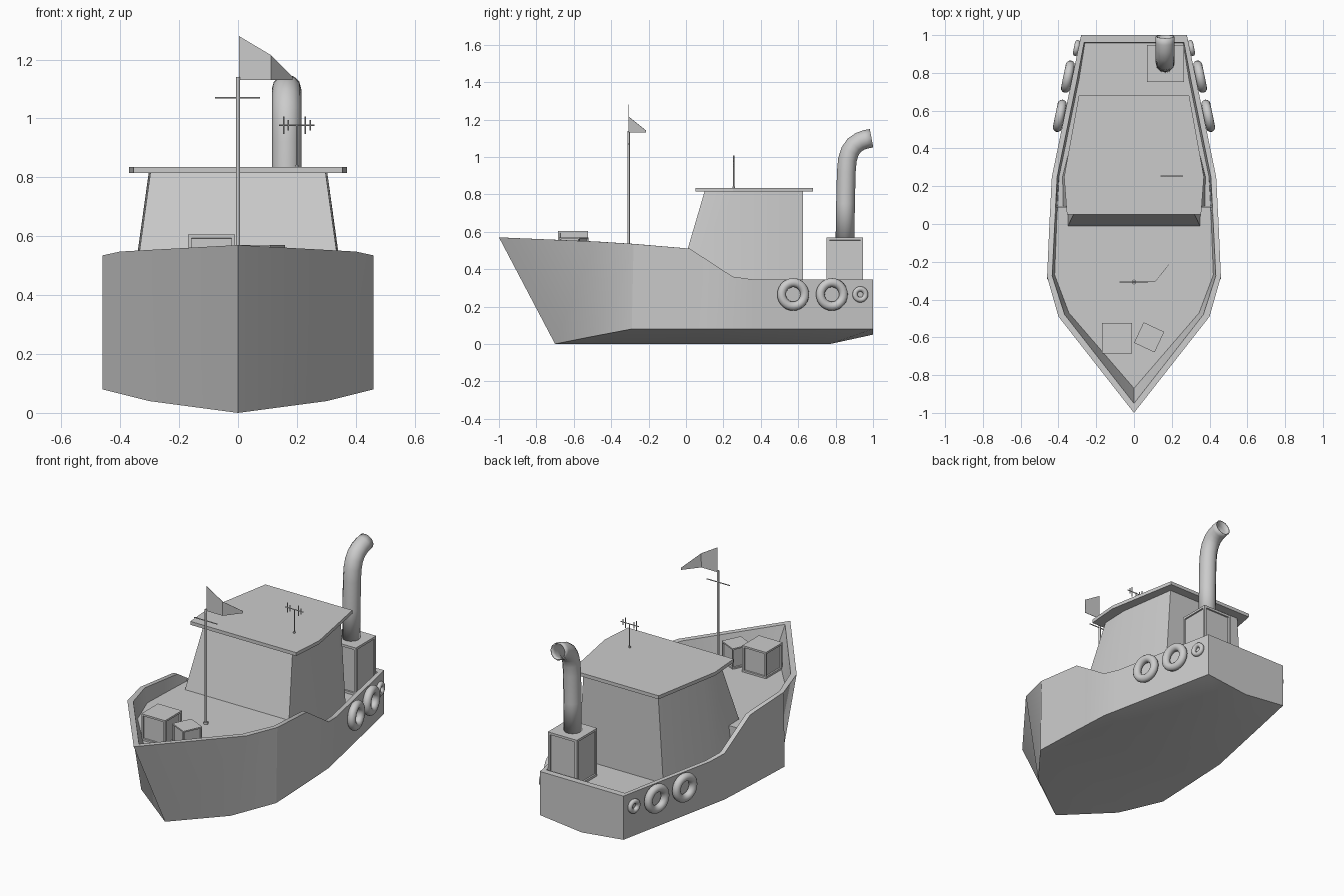
import bpy, bmesh, math
from mathutils import Vector, Matrix

if "Cube" in bpy.data.objects:
    bpy.data.objects.remove(bpy.data.objects["Cube"])


def finish(name, bm, smooth=None):
    bmesh.ops.remove_doubles(bm, verts=bm.verts, dist=1e-5)
    bmesh.ops.dissolve_degenerate(bm, edges=bm.edges, dist=1e-5)
    bmesh.ops.recalc_face_normals(bm, faces=bm.faces)
    me = bpy.data.meshes.new(name)
    bm.to_mesh(me)
    bm.free()
    ob = bpy.data.objects.new(name, me)
    bpy.context.collection.objects.link(ob)
    if smooth:
        bpy.ops.object.select_all(action='DESELECT')
        ob.select_set(True)
        bpy.context.view_layer.objects.active = ob
        bpy.ops.object.shade_smooth_by_angle(angle=math.radians(smooth))
    return ob


def loft(name, low, high, smooth=None):
    """Closed solid between two mirrored half outlines, each listed front to back."""
    bm = bmesh.new()
    rings = []
    for half in (low, high):
        outline = half + [(-x, y, z) for x, y, z in reversed(half)]
        rings.append([bm.verts.new(p) for p in outline])
    a, b = rings
    n = len(a)
    for i in range(n):
        j = (i + 1) % n
        bm.faces.new((a[i], a[j], b[j], b[i]))
    bm.faces.new(a)
    bm.faces.new(b)
    return finish(name, bm, smooth)


def panel_box(name, center, size, turn=0.0, frame=0.016):
    """Box with recessed panels on its four sides."""
    bm = bmesh.new()
    bmesh.ops.create_cube(bm, size=1)
    bmesh.ops.scale(bm, vec=size, verts=bm.verts)
    bm.normal_update()
    sides = [f for f in bm.faces if abs(f.normal.z) < 0.5]
    bmesh.ops.inset_individual(bm, faces=sides, thickness=frame)
    bmesh.ops.inset_individual(bm, faces=sides, thickness=0.002, depth=-0.008)
    m = Matrix.Translation(center) @ Matrix.Rotation(math.radians(turn), 4, 'Z')
    bmesh.ops.transform(bm, matrix=m, verts=bm.verts)
    return finish(name, bm)


def rods(name, parts, sides=8):
    bm = bmesh.new()
    for p, q, r in parts:
        p, q = Vector(p), Vector(q)
        d = q - p
        m = Matrix.Translation((p + q) / 2) @ d.to_track_quat('Z', 'Y').to_matrix().to_4x4()
        bmesh.ops.create_cone(bm, cap_ends=True, segments=sides, radius1=r,
                              radius2=r, depth=d.length, matrix=m)
    return finish(name, bm, 50)


# Hull: half sections running keel, chine, rail outside, rail inside, deck edge, deck middle
FORE, AFT = 0.445, 0.28


def section(y, keel_z, chine, rail, inner, deck):
    return [(0, y, keel_z), chine, rail, inner, deck, (0, deck[1], deck[2])]


stations = [
    section(-0.70, 0, (0, -0.70, 0), (0, -1.0, 0.57), (0, -0.95, 0.568), (0, -0.87, FORE)),
    section(-0.50, 0, (0.30, -0.50, 0.04), (0.40, -0.49, 0.548), (0.367, -0.48, 0.548), (0.345, -0.47, FORE)),
    section(-0.29, 0, (0.46, -0.29, 0.08), (0.46, -0.28, 0.535), (0.433, -0.275, 0.535), (0.42, -0.27, FORE)),
]
for y, x, top, deck in ((0.02, 0.447, 0.51, FORE), (0.09, 0.443, 0.464, FORE), (0.095, 0.443, 0.461, AFT),
                        (0.25, 0.435, 0.36, AFT), (0.36, 0.412, 0.345, AFT), (0.77, 0.328, 0.345, AFT)):
    stations.append(section(y, 0, (x, y, 0.08), (x, y, top), (x - 0.028, y, top), (x - 0.038, y, deck)))
stations.append(section(1.0, 0.05, (0.28, 1.0, 0.08), (0.28, 1.0, 0.345),
                        (0.264, 0.962, 0.345), (0.26, 0.958, AFT)))

bm = bmesh.new()
grid = [[bm.verts.new(p) for p in s] for s in stations]
for s, t in zip(grid, grid[1:]):
    for i in range(5):
        bm.faces.new((s[i], t[i], t[i + 1], s[i + 1]))
# Transom, stern rail and its inner wall
keel, chine, rail, inner, deck, mid = grid[-1]
rail_c, inner_c = bm.verts.new((0, 1.0, 0.345)), bm.verts.new((0, 0.962, 0.345))
bm.faces.new((keel, chine, rail, rail_c))
bm.faces.new((rail, inner, inner_c, rail_c))
bm.faces.new((inner, deck, mid, inner_c))
geom = bm.verts[:] + bm.edges[:] + bm.faces[:]
bmesh.ops.mirror(bm, geom=geom, axis='X', merge_dist=1e-4)
finish("hull", bm, 30)

# Cabin and roof
loft("cabin",
     [(0.372, -0.058, AFT), (0.378, 0.25, AFT), (0.285, 0.625, AFT)],
     [(0.297, 0.10, 0.818), (0.303, 0.27, 0.818), (0.25, 0.625, 0.818)], 30)
plan = [(0.355, 0.05), (0.37, 0.25), (0.292, 0.68)]
loft("roof", [(x, y, 0.814) for x, y in plan], [(x, y, 0.835) for x, y in plan])

# Cargo boxes and funnel base
panel_box("large_crate", (-0.09, -0.605, 0.525), (0.16, 0.16, 0.16))
panel_box("small_crate", (0.08, -0.60, 0.5075), (0.12, 0.12, 0.125), -25, 0.012)
panel_box("funnel_base", (0.167, 0.85, 0.425), (0.195, 0.195, 0.29), 0, 0.02)

# Bent open exhaust pipe
cu = bpy.data.curves.new("funnel_pipe", 'CURVE')
cu.dimensions = '3D'
cu.bevel_depth = 0.05
cu.bevel_resolution = 4
path = [(0.85, 0.56), (0.853, 0.75), (0.857, 0.92), (0.863, 0.985), (0.877, 1.03),
        (0.90, 1.063), (0.93, 1.083), (0.96, 1.094), (0.992, 1.10)]
sp = cu.splines.new('POLY')
sp.points.add(len(path) - 1)
for pt, (y, z) in zip(sp.points, path):
    pt.co = (0.165, y, z, 1)
sp.use_smooth = True
pipe = bpy.data.objects.new("funnel_pipe", cu)
bpy.context.collection.objects.link(pipe)
pipe.modifiers.new("wall", 'SOLIDIFY').thickness = 0.006

# Tyre fenders on both sides, lying along the tapering hull
lean = math.atan2(0.155, 0.75)
for side, label in ((1, "right"), (-1, "left")):
    for k, (x, y, major, minor) in enumerate(((0.393, 0.573, 0.063, 0.024),
                                              (0.35, 0.78, 0.063, 0.024),
                                              (0.304, 0.932, 0.029, 0.014))):
        bpy.ops.mesh.primitive_torus_add(
            major_radius=major, minor_radius=minor, major_segments=28, minor_segments=12,
            location=(side * x, y, 0.265), rotation=(0, math.pi / 2, side * lean))
        bpy.context.object.name = f"tyre_{label}_{k + 1}"
        bpy.ops.object.shade_smooth()

# Mast with crossbar and folded pennant
MY = -0.307
rods("mast", [((0, MY, FORE), (0, MY, 1.14), 0.007), ((0, MY, FORE), (0, MY, FORE + 0.012), 0.013),
              ((-0.078, MY, 1.07), (0.075, MY, 1.07), 0.003)])
bm = bmesh.new()
v = [bm.verts.new(p) for p in ((0.003, MY, 1.13), (0.112, MY, 1.13), (0.112, MY, 1.215),
                               (0.003, MY, 1.28), (0.185, -0.215, 1.13), (0.185, -0.215, 1.142))]
bm.faces.new((v[0], v[1], v[2], v[3]))
bm.faces.new((v[1], v[4], v[5], v[2]))
flag = finish("flag", bm)
flag.modifiers.new("cloth", 'SOLIDIFY').thickness = 0.002

# Roof antenna
AY = 0.255
parts = [((0.2, AY, 0.83), (0.2, AY, 0.98), 0.003), ((0.2, AY, 0.833), (0.2, AY, 0.842), 0.007),
         ((0.14, AY, 0.977), (0.26, AY, 0.977), 0.003)]
for x, h in ((0.155, 0.03), (0.171, 0.018), (0.228, 0.03), (0.245, 0.018)):
    parts.append(((x, AY, 0.977 - h), (x, AY, 0.977 + h), 0.003))
rods("antenna", parts, 6)
